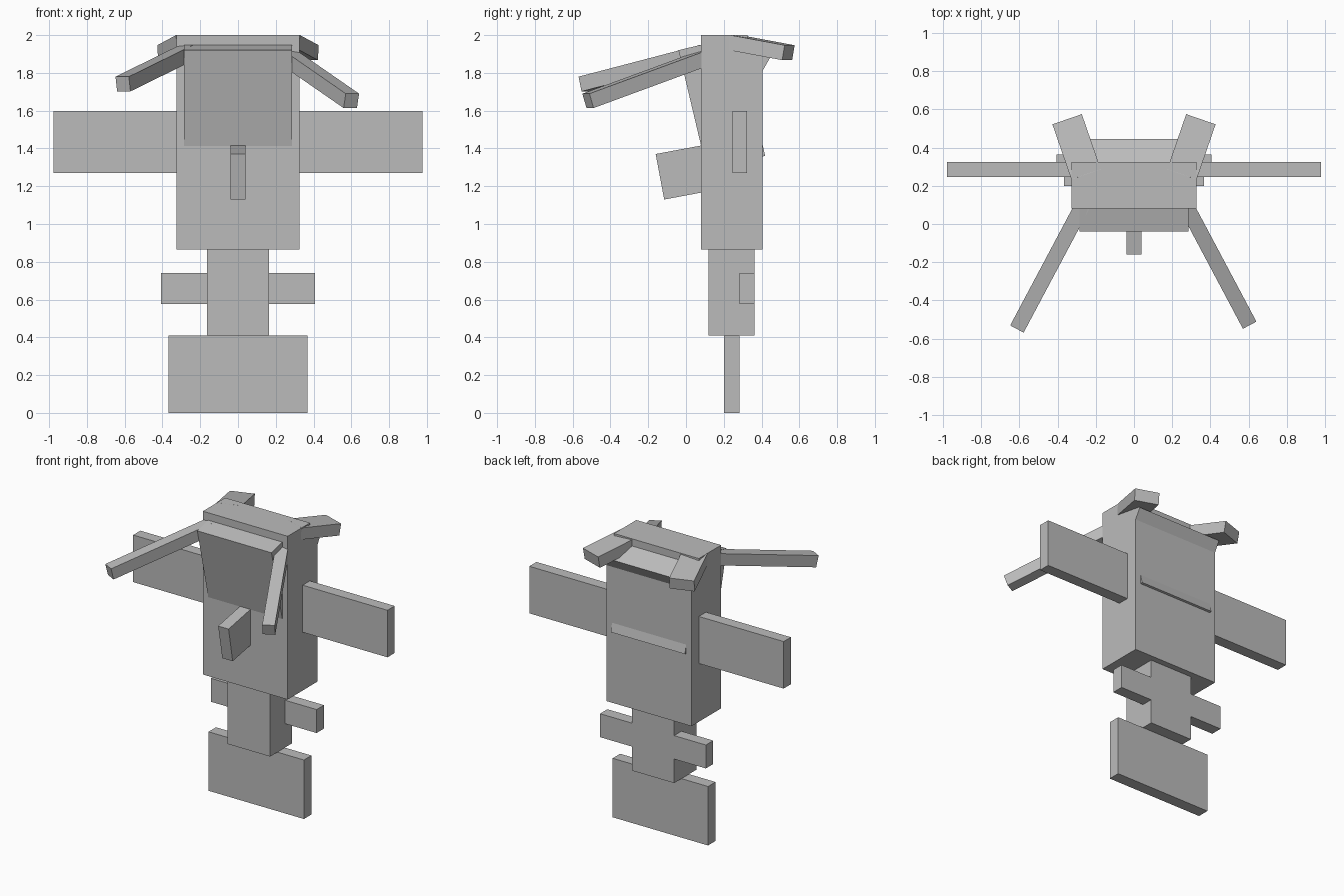
import bpy
import bmesh
from math import radians
from mathutils import Matrix, Vector

cube = bpy.data.objects.get("Cube")
if cube:
    bpy.data.objects.remove(cube, do_unlink=True)

grey = bpy.data.materials.new("plain grey")
grey.use_nodes = True
colour = (0.5, 0.5, 0.5, 1)
grey.diffuse_color = colour
grey.node_tree.nodes["Principled BSDF"].inputs["Base Color"].default_value = colour


def finish(name, bm):
    bmesh.ops.recalc_face_normals(bm, faces=bm.faces)
    mesh = bpy.data.meshes.new(name)
    bm.to_mesh(mesh)
    bm.free()
    mesh.materials.append(grey)
    obj = bpy.data.objects.new(name, mesh)
    bpy.context.collection.objects.link(obj)
    return obj


def box(name, low, high):
    """Upright box between two corners."""
    low, high = Vector(low), Vector(high)
    bm = bmesh.new()
    bmesh.ops.create_cube(bm, size=1)
    bmesh.ops.scale(bm, vec=high - low, verts=bm.verts)
    bmesh.ops.translate(bm, vec=(low + high) / 2, verts=bm.verts)
    return finish(name, bm)


def bar(name, tip, size, yaw, pitch):
    """Box reaching back along its own +y from the centre of its tip face."""
    bm = bmesh.new()
    bmesh.ops.create_cube(bm, size=1)
    bmesh.ops.translate(bm, vec=(0, 0.5, 0), verts=bm.verts)
    bmesh.ops.scale(bm, vec=size, verts=bm.verts)
    turn = Matrix.Rotation(radians(yaw), 4, 'Z') @ Matrix.Rotation(radians(pitch), 4, 'X')
    bm.transform(Matrix.Translation(tip) @ turn)
    return finish(name, bm)


# Body: side profile with an overhanging lip at the upper back
profile = [(0.08, 0.865), (0.405, 0.865), (0.405, 1.81), (0.445, 1.88),
           (0.325, 1.95), (0.325, 2.0), (0.08, 2.0)]
bm = bmesh.new()
face = bm.faces.new([bm.verts.new((-0.326, y, z)) for y, z in profile])
extruded = bmesh.ops.extrude_face_region(bm, geom=[face])
moved = [v for v in extruded["geom"] if isinstance(v, bmesh.types.BMVert)]
bmesh.ops.translate(bm, vec=(0.652, 0, 0), verts=moved)
finish("body", bm)

# Tilted face block passing through the body, and the nose
bar("face_block", (0, 0.035, 1.604), (0.57, 0.318, 0.65), 0, 13.3)
bar("nose", (0, -0.138, 1.25), (0.08, 0.3, 0.245), 0, 10.6)

# Tail
box("tail", (-0.163, 0.12, 0.41), (0.163, 0.363, 0.865))
box("tail_fin", (-0.367, 0.2, 0), (0.367, 0.282, 0.41))

# Paired fins and rear horns
for side, s in (("left", 1), ("right", -1)):
    for name, inner, outer, y, z in (("side_fin", 0.3, 0.978, (0.245, 0.324), (1.27, 1.597)),
                                     ("tail_finlet", 0.15, 0.407, (0.282, 0.363), (0.577, 0.74))):
        xs = sorted((s * inner, s * outer))
        box(f"{side}_{name}", (xs[0], y[0], z[0]), (xs[1], y[1], z[1]))
    bar(f"{side}_rear_horn", (s * 0.348, 0.542, 1.907), (0.163, 0.31, 0.08), 180 - s * 19, 10)

# Long front feelers, the left one drooping lower
bar("left_feeler", (0.6, -0.519, 1.652), (0.08, 0.75, 0.08), 28, 18)
bar("right_feeler", (-0.609, -0.542, 1.741), (0.08, 0.75, 0.08), -28, 13)
